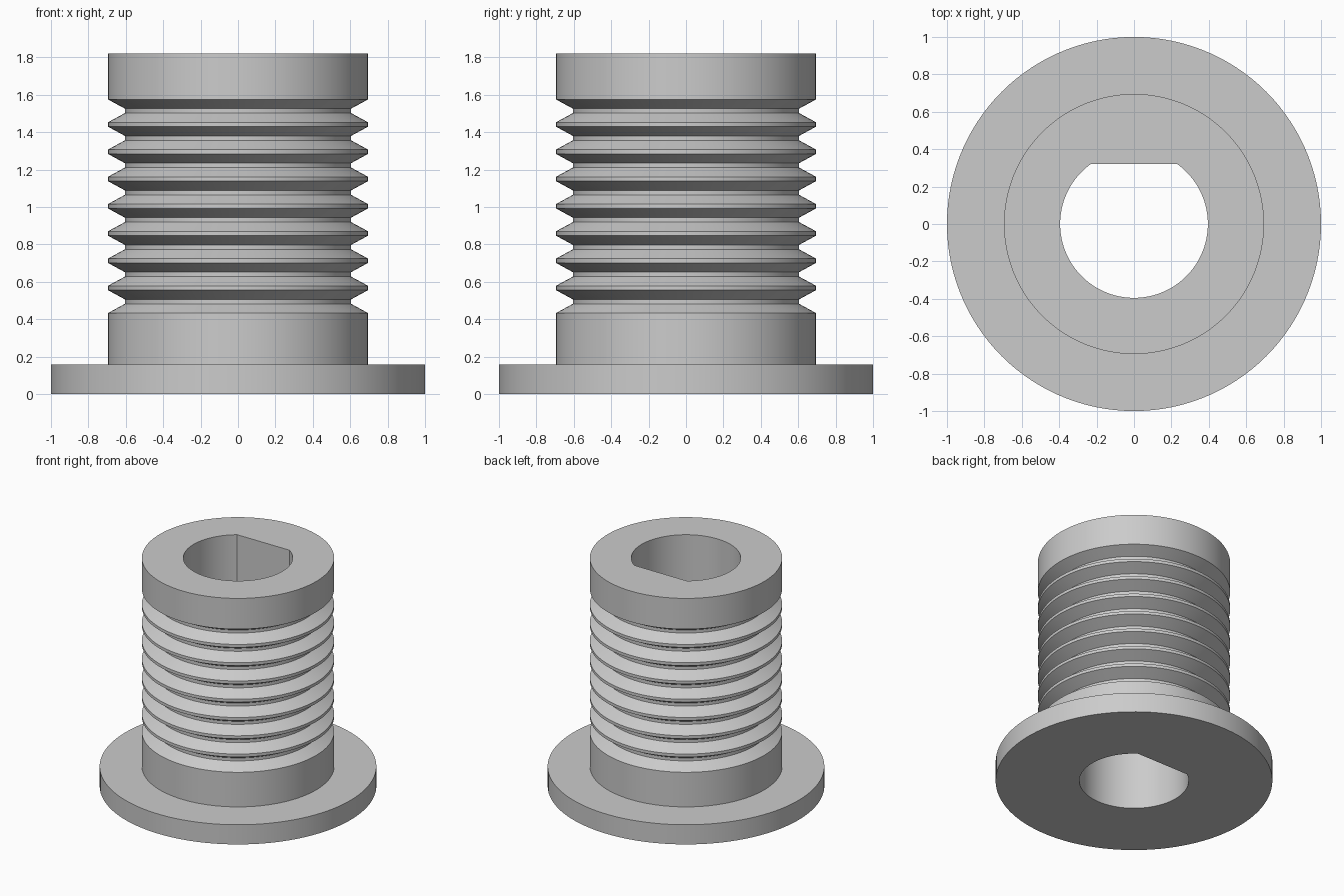
import bpy
import bmesh
from math import sin, cos, radians

cube = bpy.data.objects.get("Cube")
if cube:
    bpy.data.objects.remove(cube, do_unlink=True)

SEGMENTS = 120
HEIGHT = 1.82
FLANGE_R, FLANGE_TOP = 1.0, 0.157
BODY_R, GROOVE_R = 0.695, 0.605
BORE_R, FLAT_Y = 0.395, 0.32
GROOVES, FIRST_GROOVE, PITCH = 8, 0.433, 0.1457

# Outer profile: flange, plain collar, V grooves, plain head
profile = [(FLANGE_R, 0), (FLANGE_R, FLANGE_TOP), (BODY_R, FLANGE_TOP)]
for i in range(GROOVES):
    z = FIRST_GROOVE + i * PITCH
    profile += [(BODY_R, z), (GROOVE_R, z + 0.049),
                (GROOVE_R, z + 0.073), (BODY_R, z + 0.122)]
profile.append((BODY_R, HEIGHT))


def bore_radius(a):
    """D-shaped bore: a circle cut by a flat on the back side."""
    s = sin(a)
    return min(BORE_R, FLAT_Y / s) if s > 0 else BORE_R


# Spin the closed section, with the bore as its inner side
bm = bmesh.new()
columns = []
for k in range(SEGMENTS):
    a = radians(360 * k / SEGMENTS)
    b = bore_radius(a)
    section = profile + [(b, HEIGHT), (b, 0)]
    columns.append([bm.verts.new((r * cos(a), r * sin(a), z)) for r, z in section])
for k, col in enumerate(columns):
    nxt = columns[(k + 1) % SEGMENTS]
    for j in range(len(col)):
        n = (j + 1) % len(col)
        bm.faces.new((col[j], nxt[j], nxt[n], col[n]))
bmesh.ops.recalc_face_normals(bm, faces=bm.faces)

mesh = bpy.data.meshes.new("grooved_bushing")
bm.to_mesh(mesh)
bm.free()
bushing = bpy.data.objects.new("grooved_bushing", mesh)
bpy.context.collection.objects.link(bushing)

# Plain grey material
grey = bpy.data.materials.new("light_grey")
grey.use_nodes = True
grey.diffuse_color = (0.6, 0.6, 0.6, 1)
grey.node_tree.nodes["Principled BSDF"].inputs["Base Color"].default_value = (0.6, 0.6, 0.6, 1)
mesh.materials.append(grey)

# Smooth round walls, crisp rims
bpy.ops.object.select_all(action='DESELECT')
bushing.select_set(True)
bpy.context.view_layer.objects.active = bushing
bpy.ops.object.shade_smooth_by_angle(angle=radians(30))
